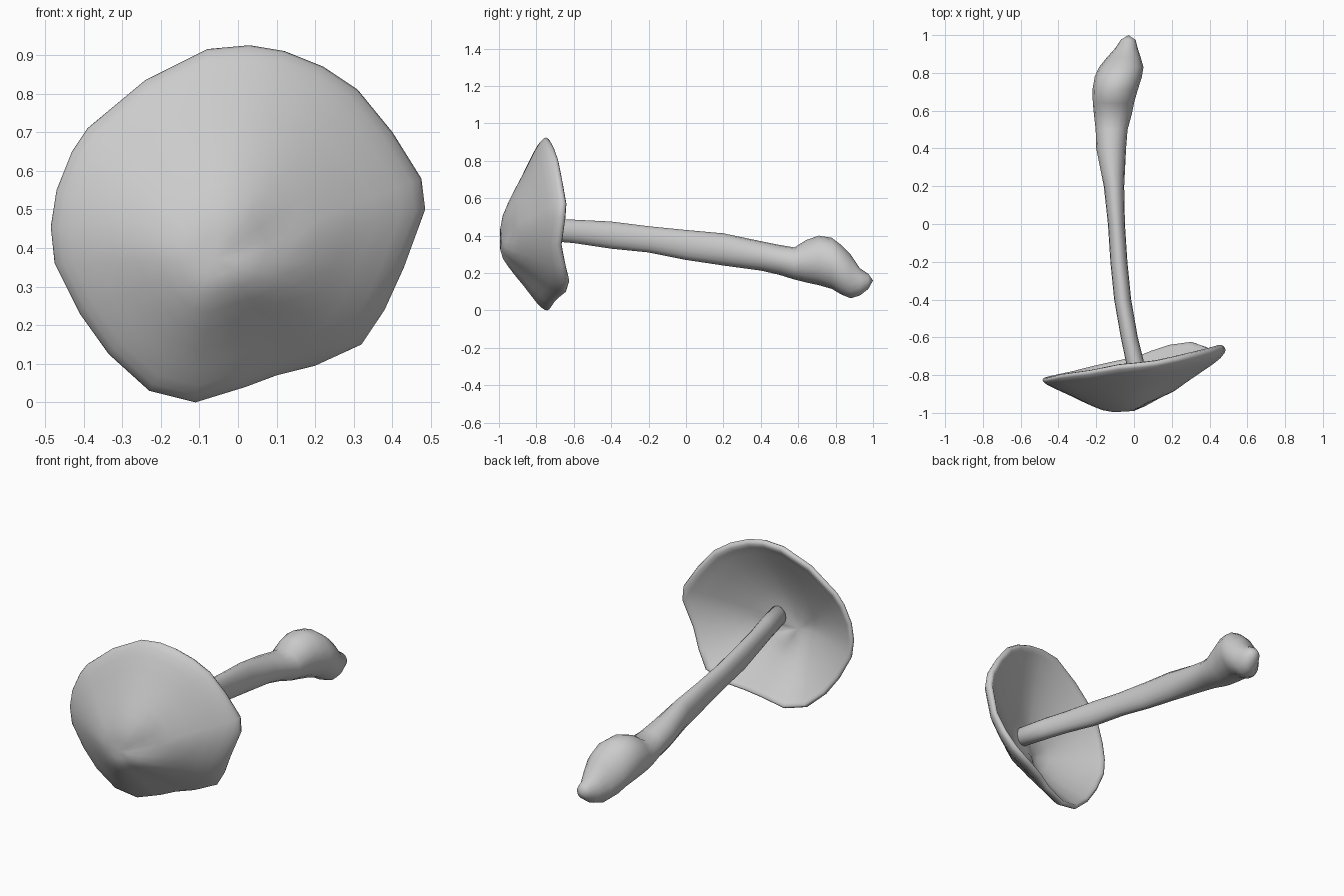
import bpy, math

if "Cube" in bpy.data.objects:
    bpy.data.objects.remove(bpy.data.objects["Cube"])


def add_mesh(name, rings, start=None, end=None):
    """Skin a stack of equal-sized rings, closing each end with a fan to a point."""
    n = len(rings[0])
    verts = [p for ring in rings for p in ring]
    faces = []
    for r in range(len(rings) - 1):
        for i in range(n):
            j = (i + 1) % n
            faces.append((r * n + i, r * n + j, (r + 1) * n + j, (r + 1) * n + i))
    for tip, base, flip in ((start, 0, True), (end, (len(rings) - 1) * n, False)):
        verts.append(tip)
        k = len(verts) - 1
        for i in range(n):
            j = (i + 1) % n
            faces.append((base + j, base + i, k) if flip else (base + i, base + j, k))
    me = bpy.data.meshes.new(name)
    me.from_pydata(verts, [], faces)
    ob = bpy.data.objects.new(name, me)
    bpy.context.collection.objects.link(ob)
    bpy.ops.object.select_all(action='DESELECT')
    ob.select_set(True)
    bpy.context.view_layer.objects.active = ob
    bpy.ops.object.mode_set(mode='EDIT')
    bpy.ops.mesh.select_all(action='SELECT')
    bpy.ops.mesh.normals_make_consistent(inside=False)
    bpy.ops.object.mode_set(mode='OBJECT')
    bpy.ops.object.shade_smooth()
    return ob


# Cap: wavy rim outline (x, y, z) going round counter-clockwise from the top
rim = [(.03, -.74, .925), (-.08, -.75, .915), (-.24, -.78, .835), (-.39, -.80, .71),
       (-.43, -.81, .65), (-.47, -.82, .55), (-.485, -.82, .455), (-.475, -.815, .36),
       (-.41, -.80, .23), (-.335, -.785, .125), (-.23, -.76, .03), (-.11, -.735, 0),
       (.02, -.71, .04), (.10, -.68, .07), (.20, -.65, .095), (.32, -.635, .15),
       (.38, -.655, .24), (.43, -.675, .35), (.485, -.655, .50), (.475, -.65, .58),
       (.40, -.67, .70), (.31, -.69, .81), (.22, -.71, .87), (.12, -.73, .91)]
CX, CY, CZ = -.06, -1.0, .37


def cap_ring(t, f, dent):
    ring = []
    for x, y, z in rim:
        px, pz = CX + (x - CX) * t, CZ + (z - CZ) * t
        py = y + (CY - y) * f
        if dent:  # small dimple beside the crown
            py += .03 * math.exp(-((px - .09) ** 2 + (pz - .42) ** 2) / .004)
        ring.append((px, py, pz))
    return ring


outer = [(.12, .975), (.25, .92), (.37, .81), (.5, .67), (.63, .52), (.76, .38),
         (.88, .25), (.95, .16), (.99, .08), (1, .03)]
inner = [(.985, -.02), (.955, -.03), (.92, .02), (.85, .10), (.73, .24),
         (.6, .38), (.45, .52), (.28, .65), (.12, .71)]
rings = [cap_ring(t, f, True) for t, f in outer] + [cap_ring(t, f, False) for t, f in inner]
add_mesh("mushroom_cap", rings, (CX, -.99, CZ), (CX, -.93, CZ))

# Stem with bulb: y, x range, z range
sections = [(-.92, .02, .07, .41, .46), (-.89, -.01, .09, .38, .49),
            (-.72, -.045, .05, .37, .49), (-.60, -.07, .02, .36, .485),
            (-.40, -.105, -.015, .33, .475), (-.20, -.125, -.035, .31, .45),
            (0, -.138, -.048, .27, .43), (.20, -.16, -.052, .24, .412),
            (.40, -.20, -.042, .213, .37), (.50, -.203, -.034, .19, .35),
            (.58, -.212, -.012, .165, .337), (.64, -.218, 0, .15, .375),
            (.71, -.22, .02, .135, .40), (.78, -.208, .042, .115, .388),
            (.83, -.185, .05, .085, .35), (.88, -.145, .036, .065, .30),
            (.93, -.10, .02, .08, .225), (.975, -.07, .008, .115, .195)]
stem = []
for y, x0, x1, z0, z1 in sections:
    ring = []
    for i in range(16):
        a = 2 * math.pi * i / 16
        ring.append(((x0 + x1) / 2 + (x1 - x0) / 2 * math.cos(a), y,
                     (z0 + z1) / 2 + (z1 - z0) / 2 * math.sin(a)))
    stem.append(ring)
add_mesh("mushroom_stem", stem, (.045, -.93, .435), (-.03, 1.0, .16))
